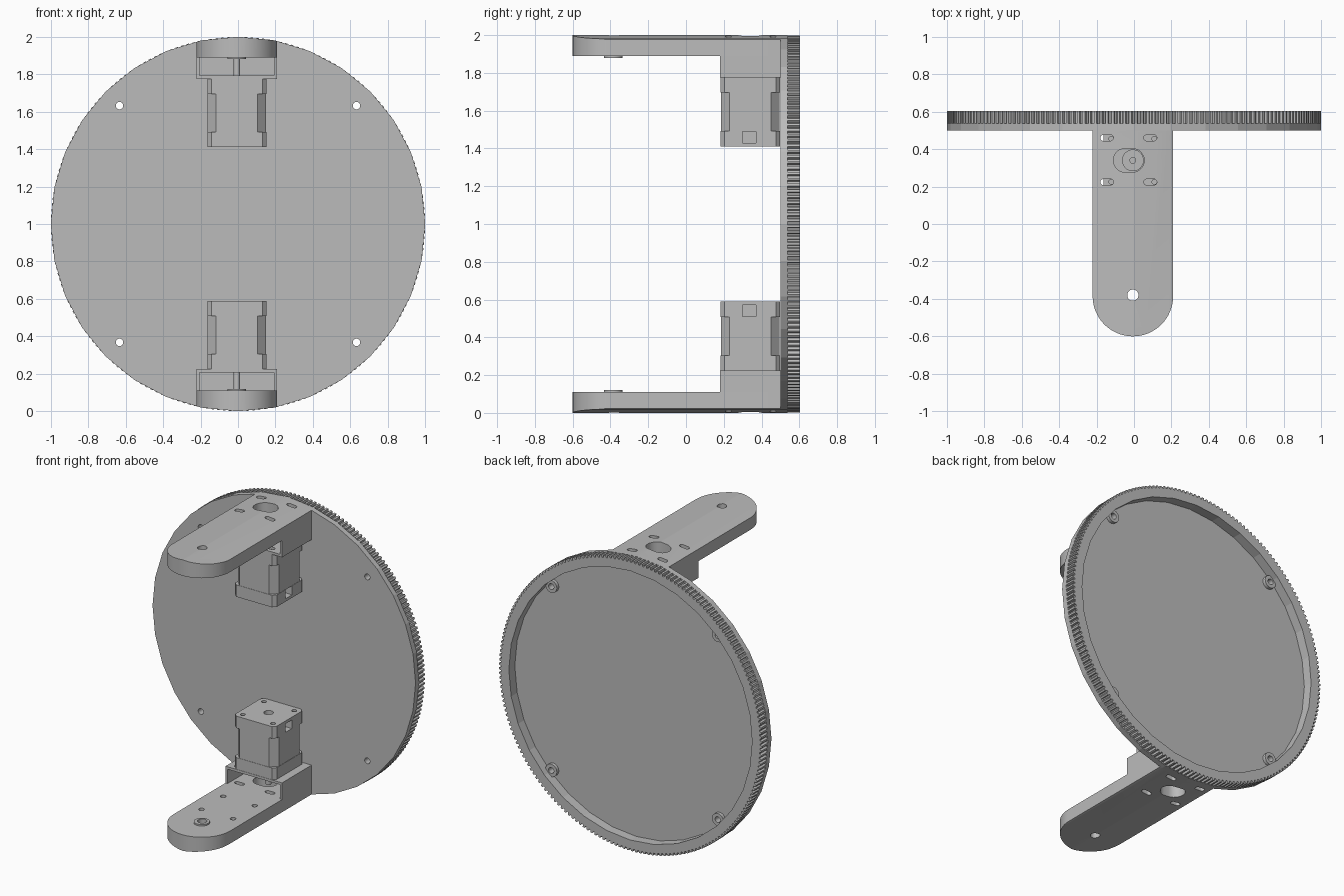
import bpy, bmesh
from math import sin, cos, pi, radians

cube = bpy.data.objects.get("Cube")
if cube:
    bpy.data.objects.remove(cube, do_unlink=True)

grey = bpy.data.materials.new("plain grey")
grey.use_nodes = True
GREY = (0.5, 0.5, 0.5, 1)
grey.diffuse_color = GREY
grey.node_tree.nodes["Principled BSDF"].inputs["Base Color"].default_value = GREY

CX = -0.006           # centre line of arms and motors
MY = 0.34             # depth of the motor axis
MZ = 1.775            # motor mounting face


def add(name, bm):
    bmesh.ops.recalc_face_normals(bm, faces=bm.faces)
    mesh = bpy.data.meshes.new(name)
    bm.to_mesh(mesh)
    bm.free()
    mesh.materials.append(grey)
    obj = bpy.data.objects.new(name, mesh)
    bpy.context.collection.objects.link(obj)
    return obj


def prism(name, points, lo, hi, axis="z"):
    """Extrude a closed outline along z or y."""
    bm = bmesh.new()
    place = (lambda u, v, w: (u, v, w)) if axis == "z" else (lambda u, v, w: (u, w, v))
    face = bm.faces.new([bm.verts.new(place(u, v, lo)) for u, v in points])
    out = bmesh.ops.extrude_face_region(bm, geom=[face])
    move = place(0, 0, hi - lo)
    bmesh.ops.translate(bm, vec=move, verts=[e for e in out["geom"] if isinstance(e, bmesh.types.BMVert)])
    return add(name, bm)


def circle(u, v, r, n=24):
    return [(u + r * cos(2 * pi * i / n), v + r * sin(2 * pi * i / n)) for i in range(n)]


def oval(u, v, length, r, n=12):
    h = length / 2 - r
    return [(u + s * (h + r * sin(pi * i / n)), v - s * r * cos(pi * i / n))
            for s in (1, -1) for i in range(n + 1)]


def rect(u0, u1, v0, v1):
    return [(u0, v0), (u1, v0), (u1, v1), (u0, v1)]


def chamfered(u, v, h, c):
    k = h - c
    return [(u + a, v + b) for a, b in
            ((-k, -h), (k, -h), (h, -k), (h, k), (k, h), (-k, h), (-h, k), (-h, -k))]


def cut(obj, cutter, op="DIFFERENCE"):
    mod = obj.modifiers.new("cut", "BOOLEAN")
    mod.operation, mod.object, mod.solver = op, cutter, "EXACT"
    bpy.context.view_layer.update()
    graph = bpy.context.evaluated_depsgraph_get()
    mesh = bpy.data.meshes.new_from_object(obj.evaluated_get(graph))
    obj.modifiers.clear()
    obj.data = mesh
    bpy.data.objects.remove(cutter, do_unlink=True)


def hole(obj, points, lo, hi, axis="z"):
    cut(obj, prism("cutter", points, lo, hi, axis))


# Round plate with four screw holes and low bosses on its back
screws = [(sx * 0.633, 1 + sz * 0.632) for sx in (-1, 1) for sz in (-1, 1)]
plate = prism("round_plate", circle(0, 1, 1, 32), 0.5, 0.538, "y")
for u, v in screws:
    hole(plate, circle(u, v, 0.02), 0.4, 0.7, "y")
    boss = prism("screw_boss", circle(u, v, 0.043), 0.537, 0.56, "y")
    hole(boss, circle(u, v, 0.02), 0.5, 0.7, "y")

# Toothed ring behind the plate
TEETH = 200
outline = []
for i in range(TEETH):
    for t, r in ((0.0, 0.984), (0.3, 0.984), (0.45, 0.999), (0.85, 0.999)):
        a = 2 * pi * (i + t) / TEETH
        outline.append((r * cos(a), 1 + r * sin(a)))
ring = prism("toothed_ring", outline, 0.537, 0.603, "y")
hole(ring, circle(0, 1, 0.925, 32), 0.4, 0.7, "y")

slots = [(x, y) for x in (-0.145, 0.087) for y in (0.224, 0.46)]
upper = []

# Arm: rounded bar trimmed to the rim of the round plate
W = 0.215
tip = [(CX + W * cos(pi + pi * i / 32), -0.385 + W * sin(pi + pi * i / 32)) for i in range(33)]
arm = prism("arm", tip + [(CX + W, 0.505), (CX - W, 0.505)], 1.89, 2.1)
cut(arm, prism("trim", circle(0, 1, 1, 32), -1, 1, "y"), "INTERSECT")
hole(arm, circle(CX, -0.38, 0.03), 1.5, 2.5)
hole(arm, oval(-0.028, MY, 0.165, 0.063), 1.5, 2.5)
for x, y in slots:
    hole(arm, oval(x, y, 0.07, 0.016), 1.5, 2.5)
for x in (-0.12, 0.12):
    for y in (-0.225, 0.01):
        hole(arm, circle(x, y, 0.018), 1.8, 1.94)
upper.append(arm)

# Pivot collar on the inner face of the arm
collar = prism("pivot_collar", circle(CX, -0.385, 0.05), 1.88, 1.891)
hole(collar, circle(CX, -0.38, 0.03), 1.5, 2.5)
upper.append(collar)

# Open bracket carrying the motor
bracket = prism("motor_bracket", rect(CX - W, CX + W, MZ, 1.891), 0.18, 0.503, "y")
hole(bracket, rect(CX - W + 0.016, CX + W - 0.016, MZ + 0.017, 1.95), 0.0, 0.7, "y")
hole(bracket, oval(-0.028, MY, 0.165, 0.063), 1.5, 1.85)
for x, y in slots:
    hole(bracket, oval(x, y, 0.07, 0.016), 1.5, 1.85)
upper.append(bracket)

# Motor: two end caps, chamfered core, pilot and shaft
H = 0.158
rear = prism("motor_rear_cap", chamfered(CX, MY, H, 0.022), 1.41, 1.492)
hole(rear, circle(CX, MY, 0.03), 1.3, 1.44)
front = prism("motor_front_cap", chamfered(CX, MY, H, 0.022), 1.695, MZ)
for x in (-0.115, 0.115):
    for y in (-0.115, 0.115):
        hole(rear, circle(CX + x, MY + y, 0.016, 16), 1.3, 1.43)
        hole(front, circle(CX + x, MY + y, 0.013, 16), 1.75, 1.85)
# Wiring socket in the side of the rear cap
hole(rear, rect(CX + H - 0.05, CX + H + 0.05, 0.3, 0.37), 1.43, 1.6)
core = prism("motor_core", chamfered(CX, MY, H - 0.002, 0.045), 1.49, 1.697)
pilot = prism("motor_pilot", circle(CX, MY, 0.058, 32), MZ - 0.002, MZ + 0.015)
shaft = prism("motor_shaft", circle(CX, MY, 0.018), MZ, 1.9)
upper += [rear, front, core, pilot, shaft]

# Lower arm assembly mirrors the upper one
for obj in upper:
    bm = bmesh.new()
    bm.from_mesh(obj.data)
    for v in bm.verts:
        v.co.z = 2 - v.co.z
    obj.name = "upper_" + obj.name
    add(obj.name.replace("upper_", "lower_"), bm)

# Soft shading on round walls, crisp edges elsewhere
bpy.ops.object.select_all(action="DESELECT")
for obj in bpy.context.collection.objects:
    if obj.type == "MESH" and obj.name.split("_")[0] in ("upper", "lower", "screw"):
        obj.select_set(True)
        bpy.context.view_layer.objects.active = obj
bpy.ops.object.shade_smooth_by_angle(angle=radians(25))
